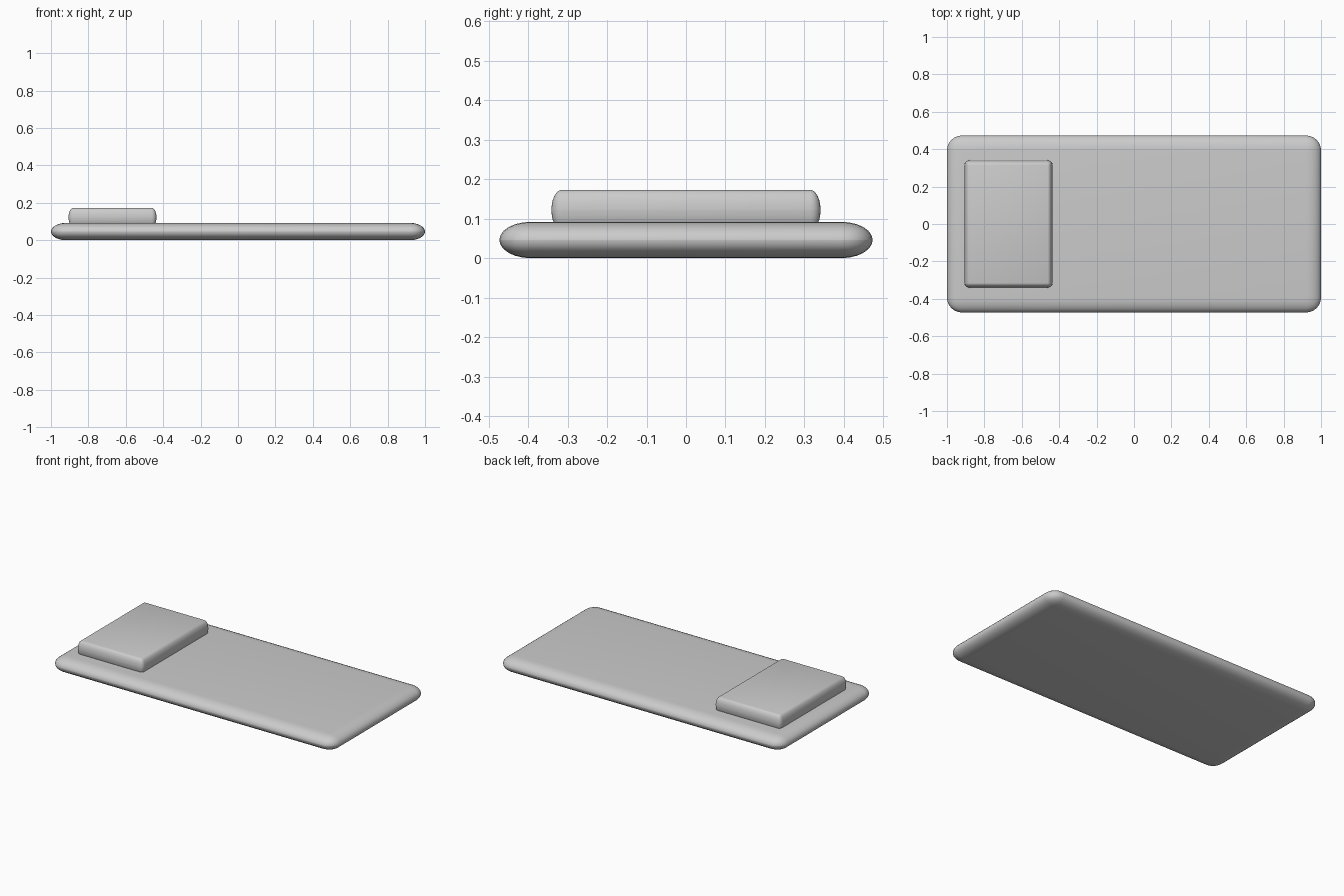
import bpy, bmesh
from mathutils import Matrix

if "Cube" in bpy.data.objects:
    bpy.data.objects.remove(bpy.data.objects["Cube"])


def soft_slab(name, centre, size, radius, segments):
    """Box with fully rounded edges, squashed or stretched in z to its final height."""
    bm = bmesh.new()
    bmesh.ops.create_cube(bm, size=1)
    bmesh.ops.scale(bm, vec=(size[0], size[1], 2 * radius), verts=bm.verts)
    bmesh.ops.bevel(bm, geom=bm.edges[:], offset=radius * 0.995, offset_type='OFFSET',
                    segments=segments, profile=0.5, affect='EDGES')
    bmesh.ops.transform(bm, matrix=Matrix.Diagonal((1, 1, size[2] / (2 * radius), 1)),
                        verts=bm.verts)
    mesh = bpy.data.meshes.new(name)
    bm.to_mesh(mesh)
    bm.free()
    obj = bpy.data.objects.new(name, mesh)
    obj.location = centre
    bpy.context.collection.objects.link(obj)
    bpy.context.view_layer.objects.active = obj
    obj.select_set(True)
    bpy.ops.object.shade_smooth_by_angle(angle=0.7)
    obj.select_set(False)
    return obj


# Mattress
soft_slab("mattress", (0, 0, 0.046), (2.0, 0.946, 0.092), 0.08, 6)

# Pillow, its underside sunk slightly into the mattress
soft_slab("pillow", (-0.671, 0, 0.122), (0.47, 0.682, 0.102), 0.026, 6)
